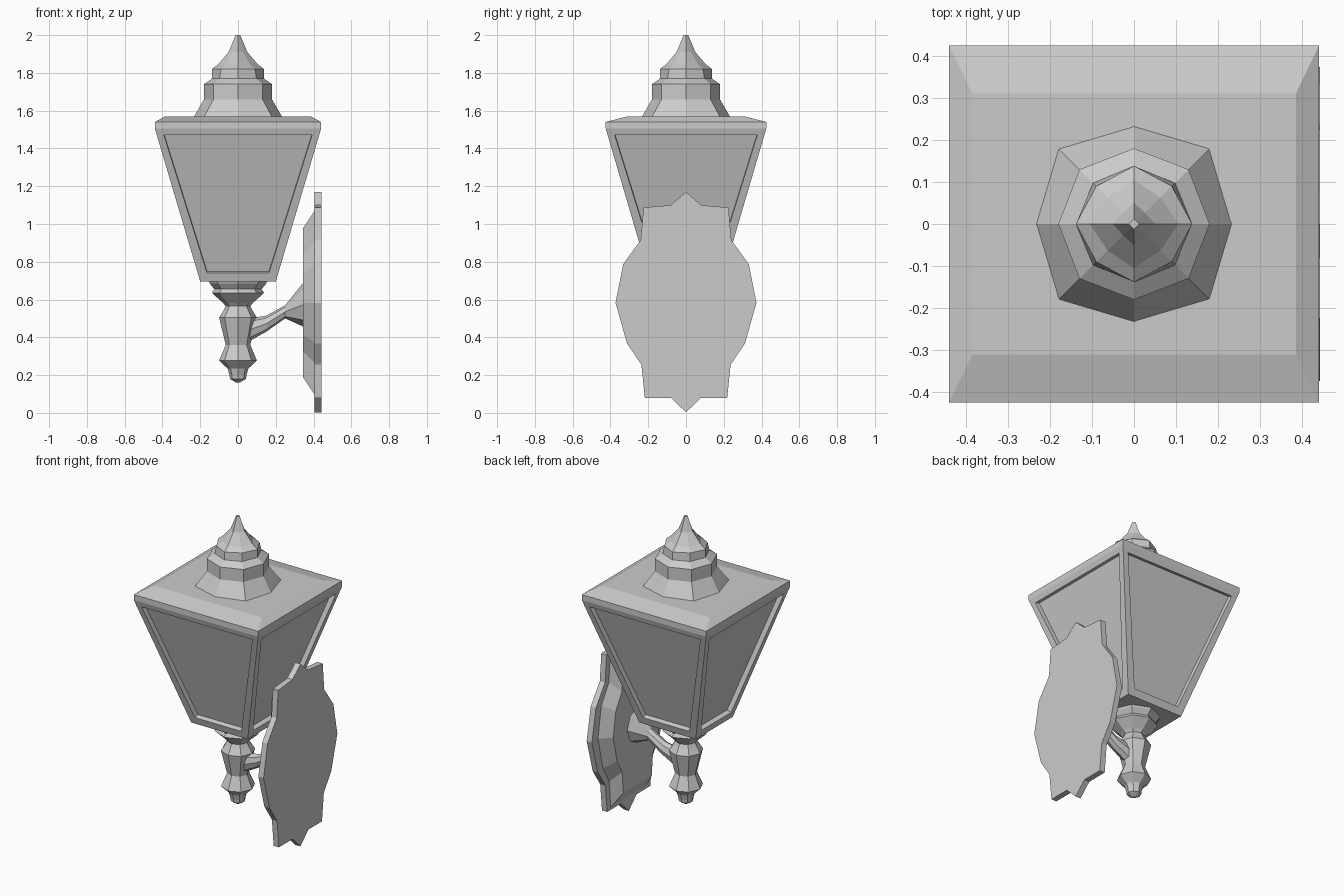
import bpy, bmesh, math

if "Cube" in bpy.data.objects:
    bpy.data.objects.remove(bpy.data.objects["Cube"])


def make_object(name, bm):
    bmesh.ops.recalc_face_normals(bm, faces=bm.faces[:])
    mesh = bpy.data.meshes.new(name)
    bm.to_mesh(mesh)
    bm.free()
    obj = bpy.data.objects.new(name, mesh)
    bpy.context.collection.objects.link(obj)
    return obj


def loft(rings):
    """Skin a list of equal-length point rings and cap both ends."""
    bm = bmesh.new()
    vs = [[bm.verts.new(p) for p in ring] for ring in rings]
    n = len(vs[0])
    for a, b in zip(vs, vs[1:]):
        for i in range(n):
            j = (i + 1) % n
            bm.faces.new((a[i], a[j], b[j], b[i]))
    bm.faces.new(vs[0][::-1])
    bm.faces.new(vs[-1])
    return bm


def turned(name, profile, sides=8):
    """Faceted turned part from (radius, z) or (radius, z, diagonal scale)."""
    rings = []
    for r, z, *d in profile:
        k = d[0] if d else 1.0
        rings.append([(r * (k if i % 2 else 1) * math.cos(math.tau * i / sides),
                       r * (k if i % 2 else 1) * math.sin(math.tau * i / sides), z)
                      for i in range(sides)])
    return make_object(name, loft(rings))


def rect(hx, hy, z):
    return [(-hx, -hy, z), (hx, -hy, z), (hx, hy, z), (-hx, hy, z)]


# Tapered lantern body with lid rim and recessed panes
bm = loft([rect(0.2, 0.187, 0.695), rect(0.44, 0.425, 1.505),
           rect(0.44, 0.425, 1.54), rect(0.385, 0.31, 1.57)])
bmesh.ops.recalc_face_normals(bm, faces=bm.faces[:])
panes = [f for f in bm.faces
         if min(v.co.z for v in f.verts) < 0.7 and max(v.co.z for v in f.verts) > 1.4]
bmesh.ops.inset_individual(bm, faces=panes, thickness=0.06)
for pane in panes:
    pane.normal_update()
    shift = pane.normal * -0.03
    new = bmesh.ops.extrude_discrete_faces(bm, faces=[pane])["faces"]
    bmesh.ops.translate(bm, vec=shift, verts=new[0].verts[:])
make_object("lantern_body", bm)

# Stepped roof finial
turned("roof_finial", [(0.235, 1.565, 1.09), (0.18, 1.66, 1.02), (0.18, 1.74, 1.02),
                       (0.138, 1.77), (0.138, 1.82, 0.92), (0.105, 1.845, 0.85),
                       (0.05, 1.91, 0.75), (0.012, 2.0, 0.72)])

# Turned stem under the lantern
turned("stem", [(0.155, 0.70), (0.15, 0.685), (0.125, 0.655), (0.138, 0.635),
                (0.08, 0.583), (0.065, 0.565), (0.075, 0.545), (0.1, 0.505),
                (0.065, 0.36), (0.1, 0.277), (0.055, 0.235), (0.045, 0.2),
                (0.042, 0.18), (0.012, 0.162)])

# Flared bracket arm: (x, bottom z, top z, half width)
arm = []
for x, lo, hi, w in [(0.03, 0.37, 0.5, 0.045), (0.06, 0.38, 0.5, 0.04),
                     (0.15, 0.43, 0.515, 0.037), (0.25, 0.5, 0.57, 0.037),
                     (0.35, 0.455, 0.695, 0.11)]:
    arm.append([(x, w * math.cos(math.tau * i / 8),
                 (lo + hi) / 2 + (hi - lo) / 2 * math.sin(math.tau * i / 8))
                for i in range(8)])
make_object("bracket_arm", loft(arm))

# Wall plate: half outline (y, z) mirrored, with a cusp at top and bottom
side = [(0.225, 1.087), (0.24, 0.915), (0.332, 0.788), (0.373, 0.583),
        (0.312, 0.367), (0.236, 0.255), (0.218, 0.08)]
half = [(0.08, 1.1)] + side + [(0.08, 0.08)]


def outline(points, top=None, bottom=None):
    pts = ([top] if top else []) + points + ([bottom] if bottom else [])
    return pts + [(-y, z) for y, z in reversed(points)]


def plate_ring(pts, x, sy=1, sz=1):
    return [(x, y * sy, 0.583 + (z - 0.583) * sz) for y, z in pts]


full = outline(half, (0, 1.17), (0, 0.003))
make_object("wall_plate", loft([plate_ring(full, 0.442), plate_ring(full, 0.405)]))

# Raised bevelled boss on the plate
inner = outline(side)
make_object("plate_boss", loft([plate_ring(inner, 0.41, 0.85, 0.98),
                                plate_ring(inner, 0.343, 0.66, 0.78)]))
